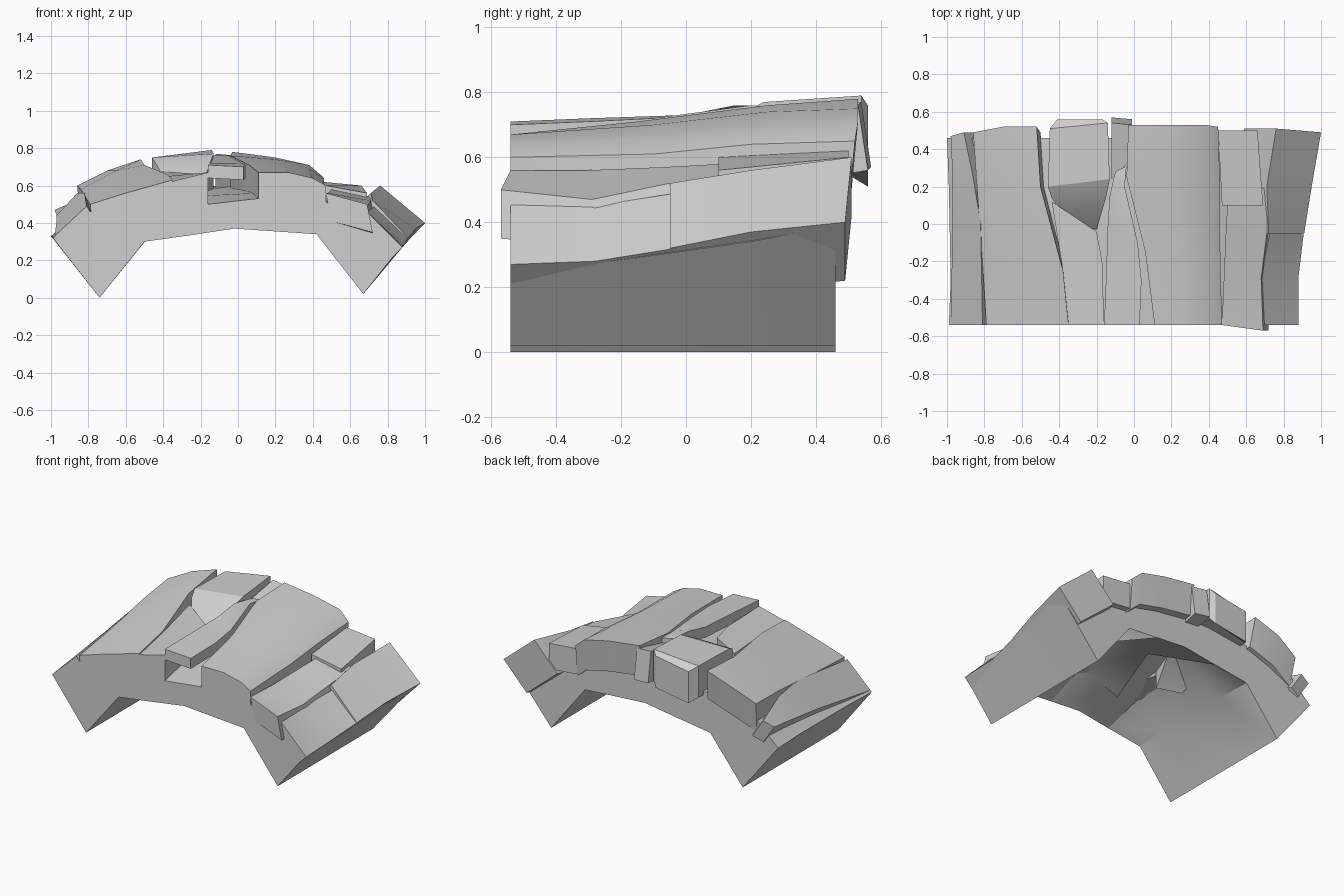
import bpy
import bmesh
from math import radians

old_cube = bpy.data.objects.get("Cube")
if old_cube:
    bpy.data.objects.remove(old_cube, do_unlink=True)

# One plain stone colour
stone = bpy.data.materials.new("stone_grey")
stone.use_nodes = True
stone_colour = (0.63, 0.63, 0.63, 1)
stone.diffuse_color = stone_colour
stone.node_tree.nodes["Principled BSDF"].inputs["Base Color"].default_value = stone_colour

FRONT, BACK = -.54, .46


def finish(name, bm):
    """Turn the bmesh into a shaded stone object."""
    bmesh.ops.recalc_face_normals(bm, faces=bm.faces)
    mesh = bpy.data.meshes.new(name)
    bm.to_mesh(mesh)
    bm.free()
    mesh.materials.append(stone)
    obj = bpy.data.objects.new(name, mesh)
    bpy.context.collection.objects.link(obj)
    bpy.ops.object.select_all(action='DESELECT')
    obj.select_set(True)
    bpy.context.view_layer.objects.active = obj
    bpy.ops.object.shade_smooth_by_angle(angle=radians(25))


def loft(name, sections):
    """Skin closed (x, z) profiles placed at given y values."""
    bm = bmesh.new()
    rings = [[bm.verts.new((x, y, z)) for x, z in profile] for y, profile in sections]
    count = len(rings[0])
    for near, far in zip(rings, rings[1:]):
        for i in range(count):
            j = (i + 1) % count
            bm.faces.new((near[i], near[j], far[j], far[i]))
    bm.faces.new(rings[0])
    bm.faces.new(rings[-1])
    finish(name, bm)


def slab(name, rows, depth, lean=0, back_lean=0):
    """Thick stone whose top is a grid of rows running front to back.
    The underside is dropped by depth and shifted sideways by lean."""
    bm = bmesh.new()
    top = [[bm.verts.new(p) for p in row] for row in rows]
    last = len(rows) - 1
    low = [[bm.verts.new((x + lean, y + (back_lean if r == last else 0), z - depth))
            for x, y, z in row] for r, row in enumerate(rows)]
    wide = len(rows[0])
    for grid in (top, low):
        for a, b in zip(grid, grid[1:]):
            for i in range(wide - 1):
                bm.faces.new((a[i], a[i + 1], b[i + 1], b[i]))
    for r in range(last):
        for i in (0, wide - 1):
            bm.faces.new((top[r][i], top[r + 1][i], low[r + 1][i], low[r][i]))
    for r in (0, last):
        for i in range(wide - 1):
            bm.faces.new((top[r][i], top[r][i + 1], low[r][i + 1], low[r][i]))
    finish(name, bm)


# Arch core: outer ridge from left foot to right foot, then the soffit
def arch(outer, soffit):
    return [(-.74, 0), *outer, (.67, .02), *soffit]


rim = [(.42, .34), (.2, .355), (-.02, .37), (-.25, .335), (-.5, .3)]
near_rough = [(.43, .35), (.16, .5), (-.12, .4), (-.3, .46), (-.49, .31)]
far_rough = [(.43, .35), (.24, .52), (.06, .41), (-.18, .53), (-.5, .31)]
front_ridge = [(-.99, .32), (-.8, .46), (-.16, .5), (.1, .53), (.46, .52), (.86, .26)]
near_ridge = [(-.98, .32), (-.82, .46), (-.3, .54), (.1, .56), (.46, .52), (.87, .27)]
far_ridge = [(-.99, .33), (-.84, .46), (-.35, .57), (.07, .59), (.46, .54), (.93, .34)]
back_ridge = [(-1, .33), (-.85, .47), (-.4, .58), (.05, .61), (.45, .56), (.98, .39)]
loft("arch_core", [(FRONT, arch(front_ridge, rim)),
                   (-.3, arch(near_ridge, near_rough)),
                   (.2, arch(far_ridge, far_rough)),
                   (BACK, arch(back_ridge, rim))])

# Outer left panel, meeting the slab in front and parting from it behind
slab("left_side_panel", [
    [(-.98, FRONT, .33), (-.81, FRONT, .49)],
    [(-.97, 0, .41), (-.82, 0, .56)],
    [(-.97, .25, .44), (-.86, .25, .56)],
    [(-.98, .47, .47), (-.91, .49, .5)],
], .12, .08)

# Broad left slab climbing to the back
slab("left_slab", [
    [(-.79, FRONT, .5), (-.6, FRONT, .56), (-.35, FRONT, .63)],
    [(-.81, -.2, .53), (-.62, -.2, .61), (-.38, -.25, .66)],
    [(-.84, .2, .58), (-.65, .2, .68), (-.5, .2, .71)],
    [(-.86, .49, .6), (-.7, .52, .68), (-.52, .52, .74)],
], .2, .02, -.03)

# Tapering wedge beside the front notch
slab("left_wedge", [
    [(-.36, FRONT, .62), (-.16, FRONT, .67)],
    [(-.38, -.25, .65), (-.17, -.2, .67)],
    [(-.44, .12, .68), (-.2, -.04, .66)],
], .2)

# Rounded block at the back with a sloping hollow before it
slab("back_block", [
    [(-.36, .02, .58), (-.2, -.03, .58)],
    [(-.44, .14, .72), (-.15, .14, .72)],
    [(-.46, .2, .75), (-.13, .24, .77)],
    [(-.45, .51, .75), (-.14, .54, .79)],
    [(-.41, .56, .72), (-.17, .56, .76)],
], .21)

# Narrow winding strip bridging the notch
slab("ridge_strip", [
    [(-.16, FRONT, .71), (.03, FRONT, .7)],
    [(-.15, -.3, .72), (.04, -.3, .71)],
    [(-.14, 0, .73), (.02, -.1, .72)],
    [(-.13, .15, .76), (-.05, .2, .76)],
    [(-.1, .28, .75), (-.04, .31, .75)],
], .07)
slab("ridge_back_stone", [
    [(-.12, .24, .72), (-.03, .33, .72)],
    [(-.12, .54, .77), (-.01, .53, .76)],
], .2, 0, .03)

# Large curved slab right of the crest
slab("crest_slab", [
    [(.11, FRONT, .67), (.27, FRONT, .67), (.4, FRONT, .64), (.47, FRONT, .6)],
    [(.06, -.15, .71), (.25, -.1, .7), (.39, -.1, .66), (.46, -.1, .61)],
    [(-.04, .25, .76), (.2, .25, .74), (.38, .25, .69), (.46, .2, .64)],
    [(-.03, .53, .78), (.2, .53, .75), (.38, .53, .71), (.45, .52, .65)],
], .21, 0, -.02)

# Two stepped stones on the right shoulder
slab("right_back_step", [
    [(.47, .1, .6), (.69, .1, .56)],
    [(.45, .5, .62), (.66, .5, .6)],
], .17)
slab("right_front_step", [
    [(.47, FRONT, .56), (.69, -.57, .5)],
    [(.48, -.3, .56), (.68, -.29, .47)],
    [(.49, -.06, .57), (.71, -.05, .52)],
    [(.5, .12, .58), (.71, .2, .54)],
], .15, .03)

# Tilted right flank: low front stone and raised back stone
slab("right_front_flank", [
    [(.69, FRONT, .46), (.88, FRONT, .27)],
    [(.68, -.28, .45), (.88, -.28, .28)],
    [(.73, -.03, .49), (.91, -.03, .32)],
], .1, -.1)
slab("right_back_flank", [
    [(.72, -.05, .52), (.91, -.05, .32)],
    [(.71, .2, .56), (.95, .2, .37)],
    [(.76, .51, .6), (1, .49, .4)],
], .18, -.17)
